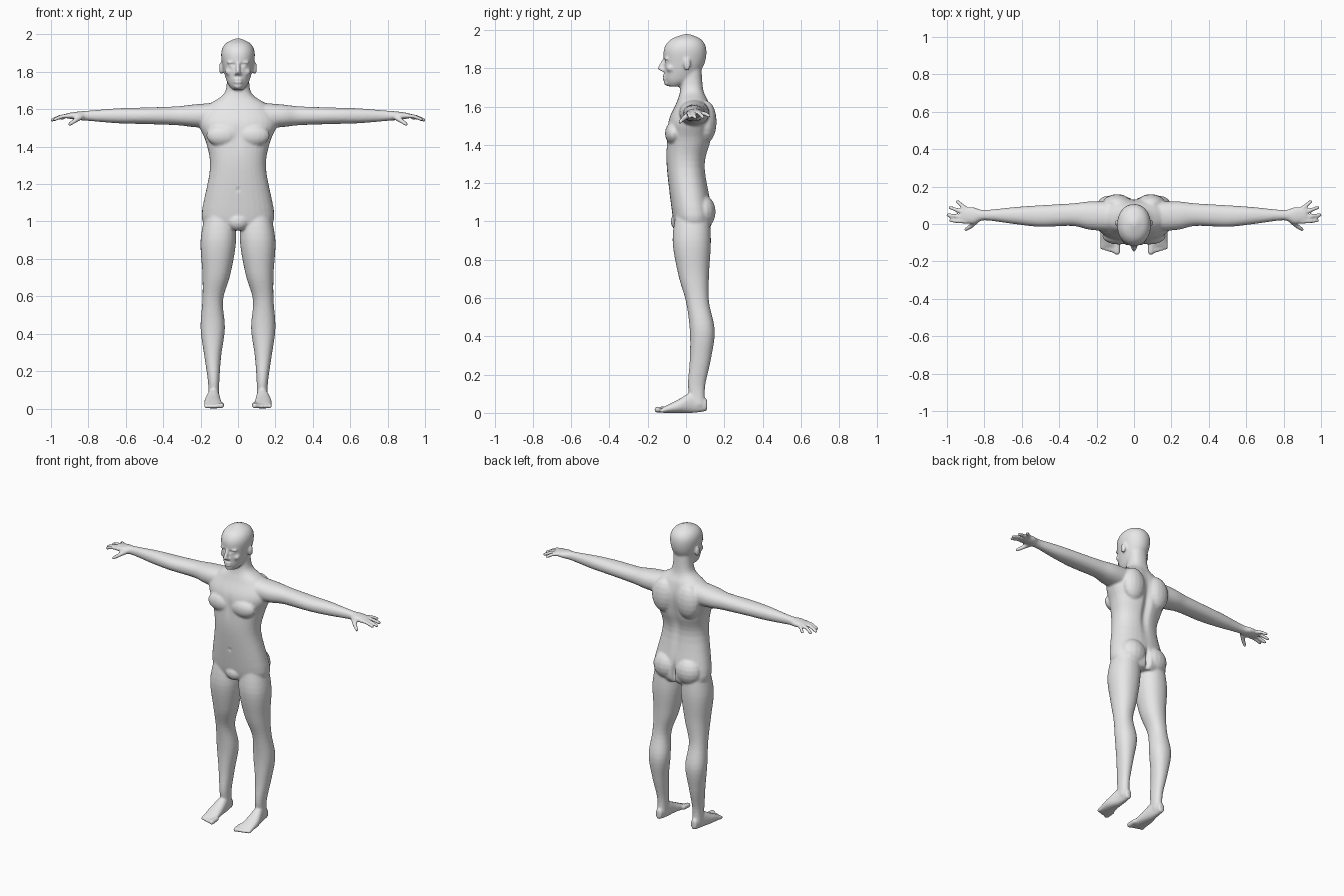
import bpy
import bmesh
from math import cos, sin, pi, exp
from mathutils import Vector, Matrix

default_cube = bpy.data.objects.get("Cube")
if default_cube:
    bpy.data.objects.remove(default_cube, do_unlink=True)

bm = bmesh.new()


def smooth_rows(rows, steps=5):
    """Catmull-Rom resampling of the section rows."""
    points = [Vector(row) for row in rows]
    last = len(points) - 1
    result = []
    for index in range(last):
        before, start, end = points[max(index - 1, 0)], points[index], points[index + 1]
        after = points[min(index + 2, last)]
        leave, arrive = (end - before) / 2, (after - start) / 2
        for step in range(steps):
            t = step / steps
            ease = t * t * (3 - 2 * t)
            result.append(start.lerp(end, ease) + leave * t * (1 - t) ** 2
                          - arrive * t * t * (1 - t))
    return result + [points[last]]


def rounded(value, power):
    """Superellipse version of a sine or cosine."""
    return abs(value) ** (2 / power) * (1 if value > 0 else -1)


def loft(axis, rows, power=2.2, sides=32):
    """Skin rounded sections: position, then min and max of the other two axes."""
    rings = []
    for place, a_min, a_max, b_min, b_max in smooth_rows(rows):
        ring = []
        for side in range(sides):
            angle = 2 * pi * side / sides
            across = rounded(cos(angle), power) * (a_max - a_min) + a_min + a_max
            along = rounded(sin(angle), power) * (b_max - b_min) + b_min + b_max
            point = [across / 2, along / 2]
            point.insert("xyz".index(axis), place)
            ring.append(bm.verts.new(point))
        rings.append(ring)
    for lower, upper in zip(rings, rings[1:]):
        for side in range(sides):
            bm.faces.new((lower[side - 1], lower[side], upper[side], upper[side - 1]))
    bm.faces.new(rings[0][::-1])
    bm.faces.new(rings[-1])


def loft_centred(rows, power):
    """Upright loft from height, half width, front and back."""
    loft("z", [(z, -half, half, front, back) for z, half, front, back in rows], power)


def blob(centre, radii):
    """Ellipsoid mass."""
    matrix = Matrix.Translation(centre) @ Matrix.Diagonal((*radii, 1))
    bmesh.ops.create_uvsphere(bm, u_segments=16, v_segments=10, radius=1, matrix=matrix)


def limb(start, end, start_radius, end_radius):
    """Tapered limb with round ends."""
    start, end = Vector(start), Vector(end)
    span = end - start
    turn = span.to_track_quat('Z', 'Y').to_matrix().to_4x4()
    bmesh.ops.create_cone(bm, cap_ends=True, segments=16, radius1=start_radius,
                          radius2=end_radius, depth=span.length,
                          matrix=Matrix.Translation((start + end) / 2) @ turn)
    blob(start, [start_radius] * 3)
    blob(end, [end_radius] * 3)


# arm from shoulder to palm: position, front, back, half height
arm_level = 1.565
arm = [(.12, -.04, .12, .07), (.24, -.03, .12, .06), (.33, -.01, .11, .05),
       (.5, -.015, .1, .044), (.64, 0, .09, .04), (.8, .02, .075, .027),
       (.86, 0, .09, .022), (.92, .01, .09, .013)]
loft("x", [(x, front, back, arm_level - half, arm_level + half)
           for x, front, back, half in arm])

# fingers fan out from the palm, drooping a little
for finger, length in enumerate((.085, .1, .095, .065)):
    spread = .07 + .07 * finger ** 2
    knuckle = Vector((.895, .012 + .022 * finger, arm_level))
    middle = knuckle + Vector((cos(spread), sin(spread), -.05)) * length / 2
    tip = middle + Vector((cos(spread), sin(spread), -.4)) * length / 2
    limb(knuckle, middle, .012, .011)
    limb(middle, tip, .011, .01)

# thumb
limb((.84, .02, 1.56), (.87, -.01, 1.54), .016, .013)
limb((.87, -.01, 1.54), (.9, -.03, 1.52), .013, .01)

# leg from ankle to hip
loft("z", [(.04, .1, .16, .03, .1), (.14, .1, .16, .01, .1), (.28, .09, .18, .02, .13),
           (.43, .07, .2, .02, .15), (.58, .08, .19, 0, .12), (.72, .04, .19, -.04, .12),
           (.9, .01, .2, -.07, .13), (1.06, .02, .17, -.05, .12)])

# foot and toes
loft("y", [(-.12, .08, .18, 0, .03), (-.04, .09, .18, 0, .07),
           (.04, .1, .16, 0, .11), (.11, .11, .15, .01, .07)])
for toe in range(5):
    x = .09 + .02 * toe
    radius = .012 if toe else .016
    limb((x, -.1, .02), (x, .006 * toe - .15, radius), radius, radius)

# buttock, chest and shoulder blade masses
blob((.08, .085, 1.05), (.09, .07, .09))
blob((.08, -.065, 1.46), (.09, .045, .06))
blob((.09, .105, 1.52), (.08, .055, .11))

# brow, closed eye, cheek, nostril and ear
blob((.033, -.1, 1.85), (.027, .014, .008))
blob((.032, -.095, 1.83), (.016, .014, .012))
blob((.043, -.08, 1.8), (.026, .023, .022))
blob((.011, -.122, 1.79), (.009, .011, .008))
blob((.09, .006, 1.82), (.011, .018, .034))

# copy the paired parts to the other side
twin = bmesh.ops.duplicate(bm, geom=bm.verts[:] + bm.edges[:] + bm.faces[:])["geom"]
for vert in (item for item in twin if isinstance(item, bmesh.types.BMVert)):
    vert.co.x *= -1

# trunk and neck
loft_centred([(.96, .15, -.05, .12), (1.03, .195, -.07, .14), (1.28, .15, -.1, .1),
              (1.42, .17, -.1, .13), (1.53, .21, -.09, .14), (1.62, .16, -.05, .12),
              (1.69, .07, -.03, .09), (1.82, .06, -.03, .08)], 2.3)
blob((0, -.035, 1), (.06, .045, .05))

# head
loft_centred([(1.705, .03, -.09, -.03), (1.74, .056, -.11, .04), (1.82, .08, -.115, .095),
              (1.9, .09, -.115, .106), (1.95, .068, -.08, .08), (1.978, .015, -.01, .02)], 2.1)

# nose, lips and chin
limb((0, -.114, 1.845), (0, -.135, 1.8), .009, .013)
for lip_height in (1.76, 1.745):
    blob((0, -.111, lip_height), (.024, .013, .007))
blob((0, -.098, 1.724), (.024, .018, .016))

bmesh.ops.recalc_face_normals(bm, faces=bm.faces[:])
parts = bpy.data.meshes.new("parts")
bm.to_mesh(parts)
bm.free()
body = bpy.data.objects.new("body", parts)
bpy.context.scene.collection.objects.link(body)

# fuse all the parts into one soft skin
fuse = body.modifiers.new("fuse", 'REMESH')
fuse.mode = 'VOXEL'
fuse.voxel_size = .007
soften = body.modifiers.new("soften", 'SMOOTH')
soften.factor = .5
soften.iterations = 4
depsgraph = bpy.context.evaluated_depsgraph_get()
skin = bpy.data.meshes.new_from_object(body.evaluated_get(depsgraph))
body.modifiers.clear()
body.data = skin
bpy.data.meshes.remove(parts)
skin.name = "body"


def hollow(centre, reach, depth):
    """Press a soft dent into the skin, forwards or backwards."""
    low, high = centre[2] - 3 * reach[2], centre[2] + 3 * reach[2]
    for vert in skin.vertices:
        point = vert.co
        if low < point.z < high:
            distance = sum(((p - c) / r) ** 2 for p, c, r in zip(point, centre, reach))
            point.y += depth * exp(-distance)


# spine, cleft, breastbone, navel, mouth and eye corners
hollow((0, .14, 1.4), (.025, .1, .16), -.02)
hollow((0, .15, 1.02), (.012, .1, .06), -.03)
hollow((0, -.11, 1.46), (.018, .05, .06), .006)
hollow((0, -.1, 1.17), (.008, .03, .01), .007)
hollow((0, -.125, 1.752), (.018, .03, .004), .004)
for side in (-1, 1):
    hollow((side * .018, -.115, 1.836), (.008, .03, .01), .007)
    hollow((side * .034, -.115, 1.841), (.016, .03, .005), .004)

# skin colour and smooth shading
grey = (.8, .8, .8, 1)
material = bpy.data.materials.new("plain grey")
material.use_nodes = True
material.diffuse_color = grey
material.node_tree.nodes["Principled BSDF"].inputs["Base Color"].default_value = grey
skin.materials.clear()
skin.materials.append(material)
skin.shade_smooth()
